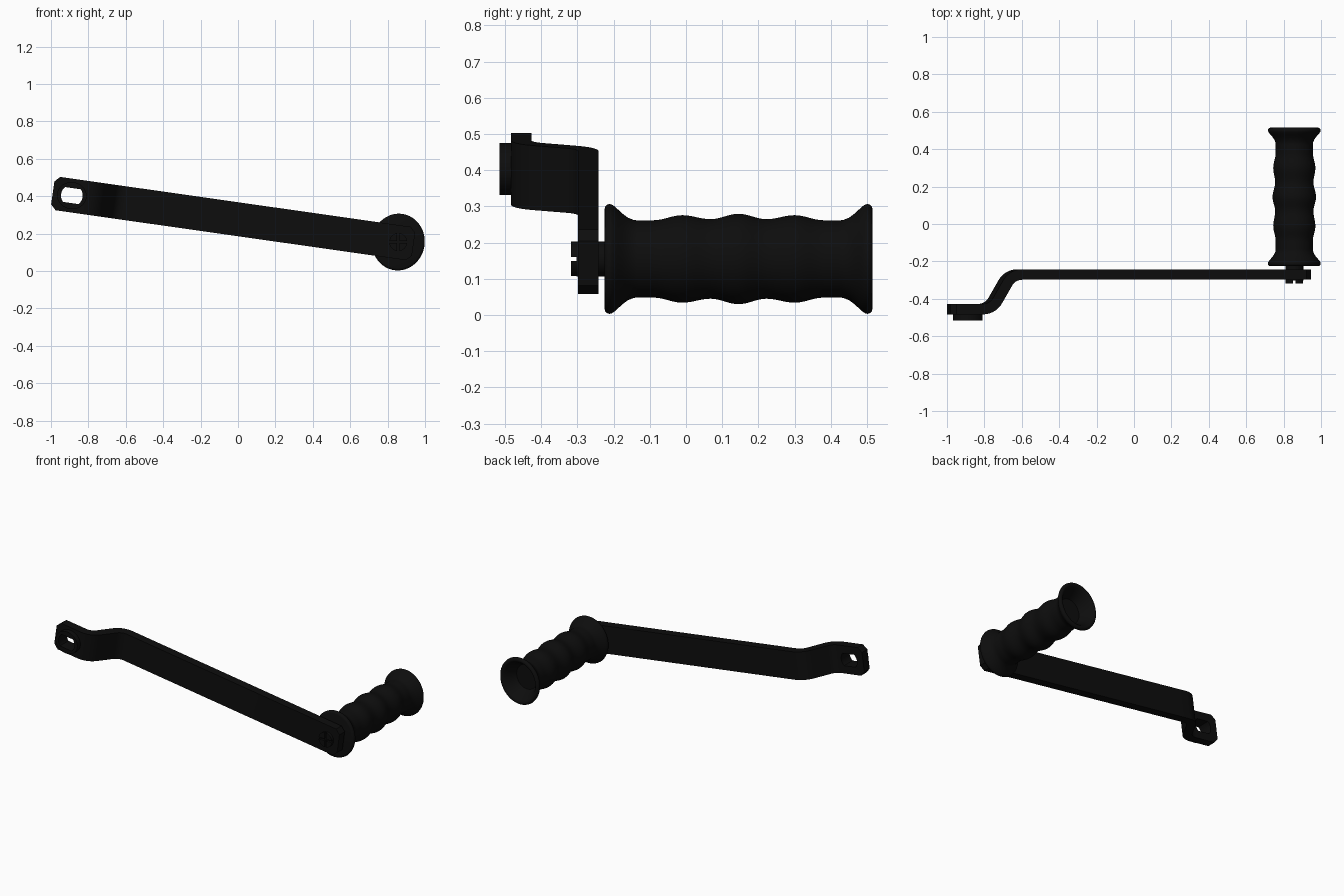
import bpy, bmesh, math
from mathutils import Matrix, Vector

if "Cube" in bpy.data.objects:
    bpy.data.objects.remove(bpy.data.objects["Cube"])

# Local frame: x along the arm, y along the grip, z across the arm; origin on the grip axis
TILT = Matrix.Translation((0.857, 0, 0.155)) @ Matrix.Rotation(math.radians(8.1), 4, 'Y')
HOLE_U = -1.763
black = bpy.data.materials.new("black")
black.diffuse_color = (0.004, 0.004, 0.004, 1)
black.use_nodes = True
black.node_tree.nodes["Principled BSDF"].inputs["Base Color"].default_value = black.diffuse_color


def make(name, bm, tilt=TILT):
    bmesh.ops.recalc_face_normals(bm, faces=bm.faces)
    mesh = bpy.data.meshes.new(name)
    bm.to_mesh(mesh)
    bm.free()
    mesh.transform(tilt)
    mesh.materials.append(black)
    ob = bpy.data.objects.new(name, mesh)
    bpy.context.collection.objects.link(ob)
    return ob


def activate(ob):
    bpy.ops.object.select_all(action='DESELECT')
    ob.select_set(True)
    bpy.context.view_layer.objects.active = ob


def smooth(ob, angle=35):
    activate(ob)
    bpy.ops.object.shade_smooth_by_angle(angle=math.radians(angle))


def lathe(name, profile, center_u=0, scale_u=1.0, n=64):
    """Spin (y, radius) points round the y axis, with caps at both ends."""
    bm = bmesh.new()
    rings = []
    for y, r in profile:
        rings.append([bm.verts.new((center_u + scale_u * r * math.cos(2 * math.pi * i / n), y,
                                    r * math.sin(2 * math.pi * i / n))) for i in range(n)])
    for a, b in zip(rings, rings[1:]):
        for i in range(n):
            j = (i + 1) % n
            bm.faces.new((a[i], a[j], b[j], b[i]))
    bm.faces.new(rings[0])
    bm.faces.new(rings[-1])
    return make(name, bm)


def prism(name, outline, y0, y1, tilt=TILT):
    bm = bmesh.new()
    a = [bm.verts.new((u, y0, v)) for u, v in outline]
    b = [bm.verts.new((u, y1, v)) for u, v in outline]
    bm.faces.new(a)
    bm.faces.new(b)
    for i in range(len(a)):
        j = (i + 1) % len(a)
        bm.faces.new((a[i], a[j], b[j], b[i]))
    return make(name, bm, tilt)


def cut(ob, cutter):
    mod = ob.modifiers.new("cut", 'BOOLEAN')
    mod.operation = 'DIFFERENCE'
    mod.solver = 'EXACT'
    mod.object = cutter
    activate(ob)
    bpy.ops.object.modifier_apply(modifier=mod.name)


# Arm centre line: two filleted 60 degree bends
path = [(-1.866, -0.455)]
bend, rad, mid, dy = math.radians(60), 0.09, -1.588, 0.0925
half = dy / math.tan(bend)
t = rad * math.tan(bend / 2)
steps = [bend * i / 10 for i in range(11)]
normals = [0.0]
for a in steps:
    path.append((mid - half - t + rad * math.sin(a), -0.455 + rad * (1 - math.cos(a))))
    normals.append(a)
for a in reversed(steps):
    path.append((mid + half + t - rad * math.sin(a), -0.27 - rad * (1 - math.cos(a))))
    normals.append(a)
path.append((0.082, -0.27))
normals.append(0.0)

# Flat arm swept along the centre line, end corners chamfered
bm = bmesh.new()
rings = []
for (u, y), a in zip(path, normals):
    ox, oy = -math.sin(a) * 0.028, math.cos(a) * 0.028
    rings.append([bm.verts.new((u + s * ox, y + s * oy, v))
                  for s, v in ((-1, -0.09), (1, -0.09), (1, 0.09), (-1, 0.09))])
for a, b in zip(rings, rings[1:]):
    for i in range(4):
        j = (i + 1) % 4
        bm.faces.new((a[i], a[j], b[j], b[i]))
bm.faces.new(rings[0])
bm.faces.new(rings[-1])
corners = [bm.edges.get((r[i], r[i + 1])) for r in (rings[0], rings[-1]) for i in (0, 2)]
bmesh.ops.bevel(bm, geom=corners, offset=0.028, segments=1, affect='EDGES')
arm = make("crank_arm", bm)

# Raised boss around the shaft hole
boss = lathe("shaft_boss", [(-0.515, 0.072), (-0.47, 0.072)], HOLE_U, 1.1)

# Shaft hole: round sides with two flats, cut through arm and boss
outline = []
flat = math.asin(0.04 / 0.058)
for start in (-flat, math.pi - flat):
    for i in range(13):
        a = start + 2 * flat * i / 12
        outline.append((HOLE_U + 0.058 * math.cos(a), 0.058 * math.sin(a)))
cutter = prism("hole_cutter", outline, -0.6, -0.38)
cutter.hide_render = True
cut(arm, cutter)
cut(boss, cutter)
bpy.data.objects.remove(cutter)

# Screw with a cross slot, and the collar behind the arm
screw = lathe("grip_screw", [(-0.318, 0.048), (-0.26, 0.048)], n=40)
upright = Matrix.Translation((0.857, 0, 0.155))
for w, h in ((0.06, 0.006), (0.006, 0.06)):
    slot = prism("slot_cutter", [(-w, -h), (w, -h), (w, h), (-w, h)], -0.35, -0.303, upright)
    slot.hide_render = True
    cut(screw, slot)
    bpy.data.objects.remove(slot)
collar = lathe("grip_collar", [(-0.26, 0.048), (-0.2, 0.048)], n=40)

# Grip: finger waves (distance from middle, radius), then the flared rim
waves = [(0, 0.125), (0.077, 0.110), (0.155, 0.121), (0.235, 0.107), (0.29, 0.107)]
side = []
for (d0, r0), (d1, r1) in zip(waves, waves[1:]):
    for i in range(8):
        k = i / 8
        side.append((d0 + (d1 - d0) * k, r0 + (r1 - r0) * (1 - math.cos(math.pi * k)) / 2))
side += [(0.29, 0.108), (0.305, 0.114), (0.32, 0.125), (0.333, 0.137), (0.343, 0.146),
         (0.350, 0.1505), (0.356, 0.152), (0.363, 0.150), (0.368, 0.145), (0.370, 0.138)]
front = [(0.145 - d, r) for d, r in reversed(side)]
back = [(0.145 + d, r) for d, r in side[1:]]
cup = [(0.513, 0.130), (0.505, 0.122), (0.485, 0.108), (0.455, 0.092), (0.43, 0.08)]
grip = lathe("hand_grip", front + back + cup, scale_u=0.93)

for ob in (arm, boss, screw, collar, grip):
    smooth(ob)
